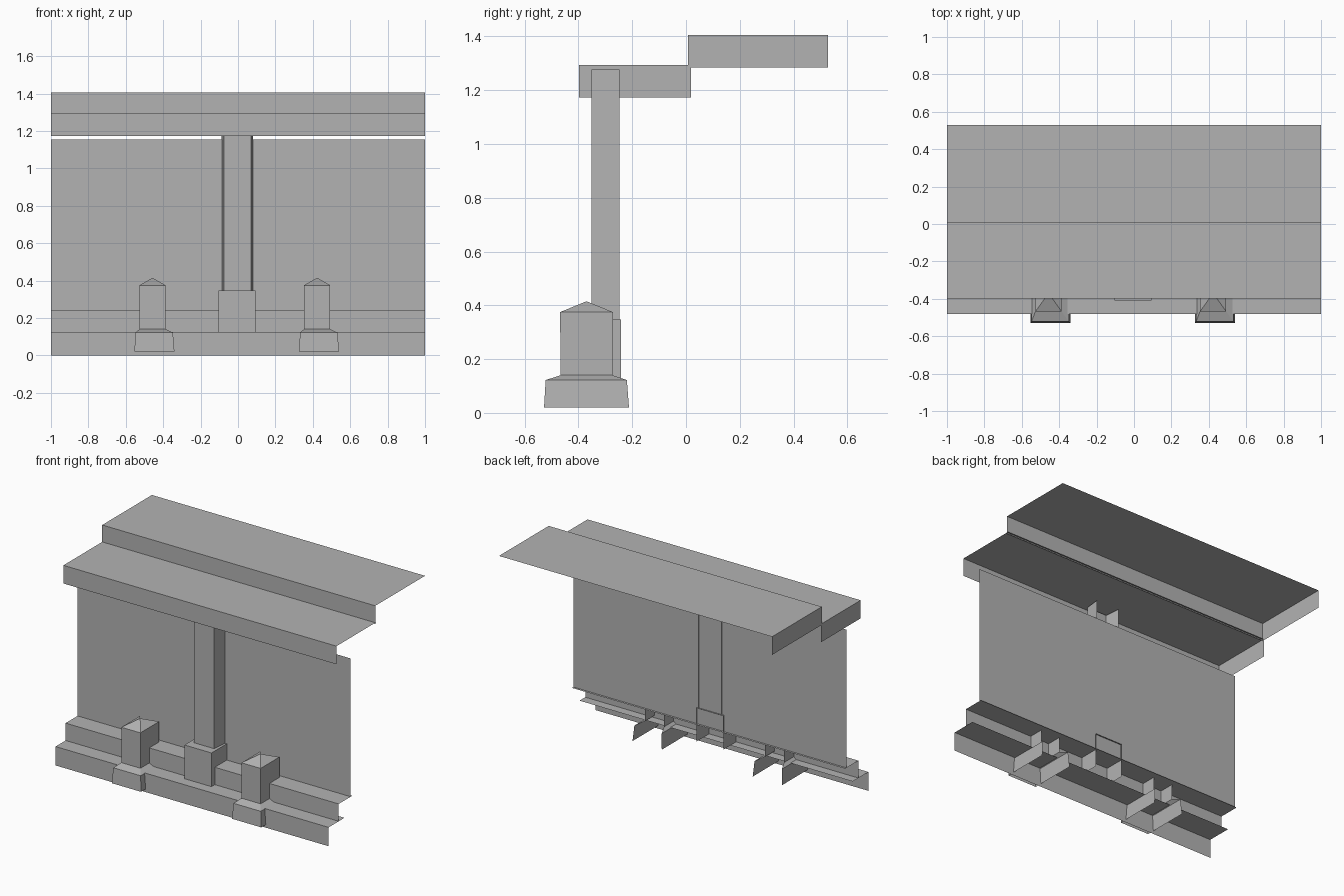
import bpy, bmesh

cube = bpy.data.objects.get("Cube")
if cube:
    bpy.data.objects.remove(cube, do_unlink=True)

# One plain stone grey
grey = bpy.data.materials.new("stone_grey")
grey.use_nodes = True
colour = (0.45, 0.45, 0.45, 1)
grey.diffuse_color = colour
grey.node_tree.nodes["Principled BSDF"].inputs["Base Color"].default_value = colour


def finish(name, bm):
    bmesh.ops.remove_doubles(bm, verts=bm.verts, dist=0.0005)
    mesh = bpy.data.meshes.new(name)
    bm.to_mesh(mesh)
    bm.free()
    mesh.materials.append(grey)
    obj = bpy.data.objects.new(name, mesh)
    bpy.context.collection.objects.link(obj)
    return obj


def bridge(bm, a, b):
    """Join two rows of vertices with quads, skipping collapsed ones."""
    for i in range(len(a) - 1):
        corners = []
        for v in (a[i], a[i + 1], b[i + 1], b[i]):
            if all((v.co - c.co).length > 0.0005 for c in corners):
                corners.append(v)
        if len(corners) > 2:
            bm.faces.new(corners)


def strip(name, profile, end_cap=False):
    """Open sheet: a y-z profile stretched over the full width."""
    bm = bmesh.new()
    rows = [[bm.verts.new((x, y, z)) for x in (-1, 1)] for y, z in profile]
    for a, b in zip(rows, rows[1:]):
        bridge(bm, a, b)
    if end_cap:
        (y0, z0), (y1, z1) = profile[0], profile[-1]
        corner = bm.verts.new((-1, y1, z0))
        bm.faces.new([r[0] for r in rows] + [corner])
    return finish(name, bm)


def shell(name, sections, x=0.0, flare=0.0):
    """Stack of open-backed sections: (left, right, front, back, z)."""
    bm = bmesh.new()
    rows = []
    for x0, x1, y0, y1, z in sections:
        points = ((x0 - flare, y1), (x0, y0), (x1, y0), (x1 + flare, y1))
        rows.append([bm.verts.new((x + px, py, z)) for px, py in points])
    for a, b in zip(rows, rows[1:]):
        bridge(bm, a, b)
    return finish(name, bm)


# Steps and wall
strip("lower_step", [(-0.48, 0), (-0.48, 0.125), (-0.315, 0.125)])
strip("upper_step", [(-0.375, 0.125), (-0.375, 0.24), (-0.235, 0.24)])
strip("wall", [(-0.25, 0.24), (-0.25, 1.155)])

# Two overlapping roof ledges, each closed at one end only
for name, front, back, low in (("lower_ledge", -0.398, 0.018, 1.173),
                               ("upper_ledge", 0.008, 0.528, 1.285)):
    top = low + 0.12
    strip(name, [(front, low), (front, top), (back, top)], end_cap=True)

# Central column, slightly wider towards the wall, on a square plinth
shell("column", [(-0.076, 0.07, -0.351, -0.248, 0.345),
                 (-0.076, 0.07, -0.351, -0.248, 1.278)], flare=0.011)
shell("column_plinth", [(-0.105, 0.093, -0.41, -0.242, 0.125),
                        (-0.105, 0.093, -0.41, -0.242, 0.348),
                        (-0.105, 0.093, -0.242, -0.242, 0.348)])

# Pair of bollards: flared foot, sloped shoulder, shaft, pointed cap
bollard = [(-0.097, 0.117, -0.528, -0.212, 0.02),
           (-0.091, 0.109, -0.522, -0.22, 0.122),
           (-0.07, 0.07, -0.467, -0.273, 0.14),
           (-0.07, 0.07, -0.468, -0.272, 0.375),
           (0, 0, -0.37, -0.37, 0.415)]
for side, x in (("right", -0.457), ("left", 0.423)):
    shell(side + "_bollard", bollard, x)
